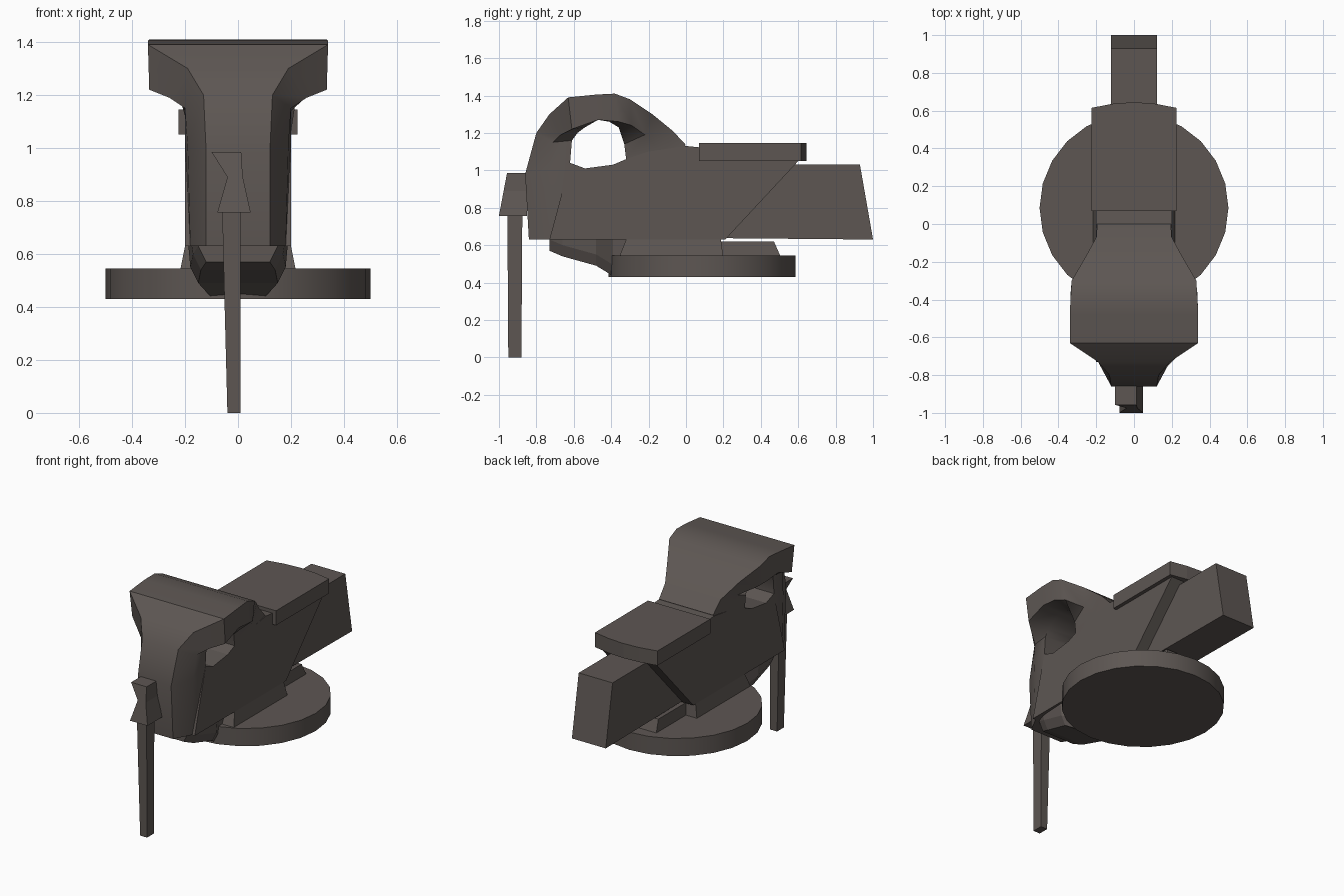
import bpy, bmesh, math

cube = bpy.data.objects.get("Cube")
if cube:
    bpy.data.objects.remove(cube, do_unlink=True)

COLOR = (0.11, 0.094, 0.086, 1)
iron = bpy.data.materials.new("dark_iron")
iron.use_nodes = True
iron.diffuse_color = COLOR
iron.node_tree.nodes["Principled BSDF"].inputs["Base Color"].default_value = COLOR


def finish(name, bm, angle=0):
    """Turn a bmesh into a named object, optionally smooth below an angle."""
    bmesh.ops.recalc_face_normals(bm, faces=bm.faces)
    mesh = bpy.data.meshes.new(name)
    bm.to_mesh(mesh)
    bm.free()
    mesh.materials.append(iron)
    ob = bpy.data.objects.new(name, mesh)
    bpy.context.collection.objects.link(ob)
    if angle:
        bpy.ops.object.select_all(action='DESELECT')
        ob.select_set(True)
        bpy.context.view_layer.objects.active = ob
        bpy.ops.object.shade_smooth_by_angle(angle=math.radians(angle))
    return ob


def loft(name, rings, angle=0):
    """Bridge closed rings of equal size and cap both ends."""
    bm = bmesh.new()
    rows = [[bm.verts.new(p) for p in ring] for ring in rings]
    n = len(rows[0])
    for a, b in zip(rows, rows[1:]):
        for i in range(n):
            j = (i + 1) % n
            bm.faces.new((a[i], a[j], b[j], b[i]))
    bm.faces.new(rows[0])
    bm.faces.new(rows[-1])
    return finish(name, bm, angle)


def mirrored(points):
    """Ring made from (half width, y, z) points and their mirror images."""
    return [(w, y, z) for w, y, z in points] + [(-w, y, z) for w, y, z in reversed(points)]


def slab(name, profile, half):
    """Side profile of (y, z) points, extruded across x."""
    return loft(name, [[(x, y, z) for y, z in profile] for x in (-half, half)])


def rect(x0, x1, y0, y1, z):
    return [(x0, y0, z), (x1, y0, z), (x1, y1, z), (x0, y1, z)]


# Round base
bm = bmesh.new()
bmesh.ops.create_cone(bm, cap_ends=True, segments=24, radius1=0.5, radius2=0.5, depth=0.115)
bmesh.ops.translate(bm, verts=bm.verts, vec=(0, 0.085, 0.4875))
finish("base_disc", bm, 30)

# Foot between the base and the body
loft("foot", [rect(-0.22, 0.22, -0.36, 0.2, 0.53), rect(-0.19, 0.19, -0.3, 0.18, 0.68)])
loft("rear_foot", [rect(-0.14, 0.14, 0, 0.51, 0.53), rect(-0.13, 0.13, 0, 0.47, 0.62)])

# Main body with a slanted back
slab("body", [(-0.62, 1.04), (-0.54, 1.01), (-0.39, 1.03), (-0.32, 1.06),
              (-0.2, 1.1), (0, 1.13), (0.1, 1.12), (0.61, 1.06),
              (0.21, 0.63), (-0.73, 0.63)], 0.2)

# Belly tapering down to the base: y, half width, bottom
loft("belly", [mirrored([(w + 0.04, y, 0.66), (w + 0.03, y, z + 0.06), (w, y, z)])
               for y, w, z in [(-0.73, 0.12, 0.57), (-0.66, 0.14, 0.54),
                               (-0.48, 0.15, 0.49), (-0.39, 0.1, 0.435),
                               (-0.1, 0.1, 0.435)]])

# Front post and jaw head arching over the opening: outer, middle, inner
arch = [
    [(0.12, -0.84, 0.63), (0.18, -0.73, 0.63), (0.19, -0.6, 0.63)],
    [(0.12, -0.86, 0.98), (0.19, -0.73, 1.0), (0.2, -0.62, 1.04)],
    [(0.13, -0.80, 1.2), (0.2, -0.71, 1.15), (0.2, -0.61, 1.16)],
    [(0.19, -0.73, 1.3), (0.26, -0.67, 1.19), (0.2, -0.58, 1.2)],
    [(0.34, -0.63, 1.39), (0.335, -0.61, 1.22), (0.2, -0.54, 1.23)],
    [(0.34, -0.48, 1.405), (0.335, -0.47, 1.27), (0.2, -0.47, 1.27)],
    [(0.335, -0.38, 1.41), (0.335, -0.36, 1.26), (0.2, -0.41, 1.26)],
    [(0.33, -0.3, 1.38), (0.31, -0.29, 1.24), (0.2, -0.36, 1.23)],
    [(0.26, -0.18, 1.3), (0.22, -0.22, 1.19), (0.2, -0.33, 1.14)],
    [(0.2, -0.07, 1.21), (0.2, -0.15, 1.12), (0.2, -0.32, 1.06)],
    [(0.195, 0.0, 1.135), (0.2, -0.12, 1.05), (0.2, -0.31, 0.98)],
]
loft("jaw_head", [mirrored(r) for r in arch], 35)

# Anvil plate with a bowed rear edge
outline = [(-0.225, 0.07), (0.225, 0.07), (0.225, 0.615), (0.11, 0.637),
           (0, 0.645), (-0.11, 0.637), (-0.225, 0.615)]
loft("anvil_plate", [[(x, y, z) for x, y in outline] for z in (1.05, 1.145)])

# Sliding bar out of the back
slab("slide_bar", [(-0.1, 0.64), (1.0, 0.63), (0.93, 1.03), (-0.1, 1.03)], 0.122)

# Turning handle and its twisted screw head
loft("handle", [rect(-0.04, 0.01, -0.95, -0.88, 0),
                rect(-0.06, 0.01, -0.955, -0.875, 0.77)])
loft("screw_head", [rect(-0.078, 0.048, -1.0, -0.85, 0.757),
                    rect(-0.04, 0.018, -0.975, -0.85, 0.89),
                    rect(-0.1, 0.012, -0.957, -0.85, 0.985)])
